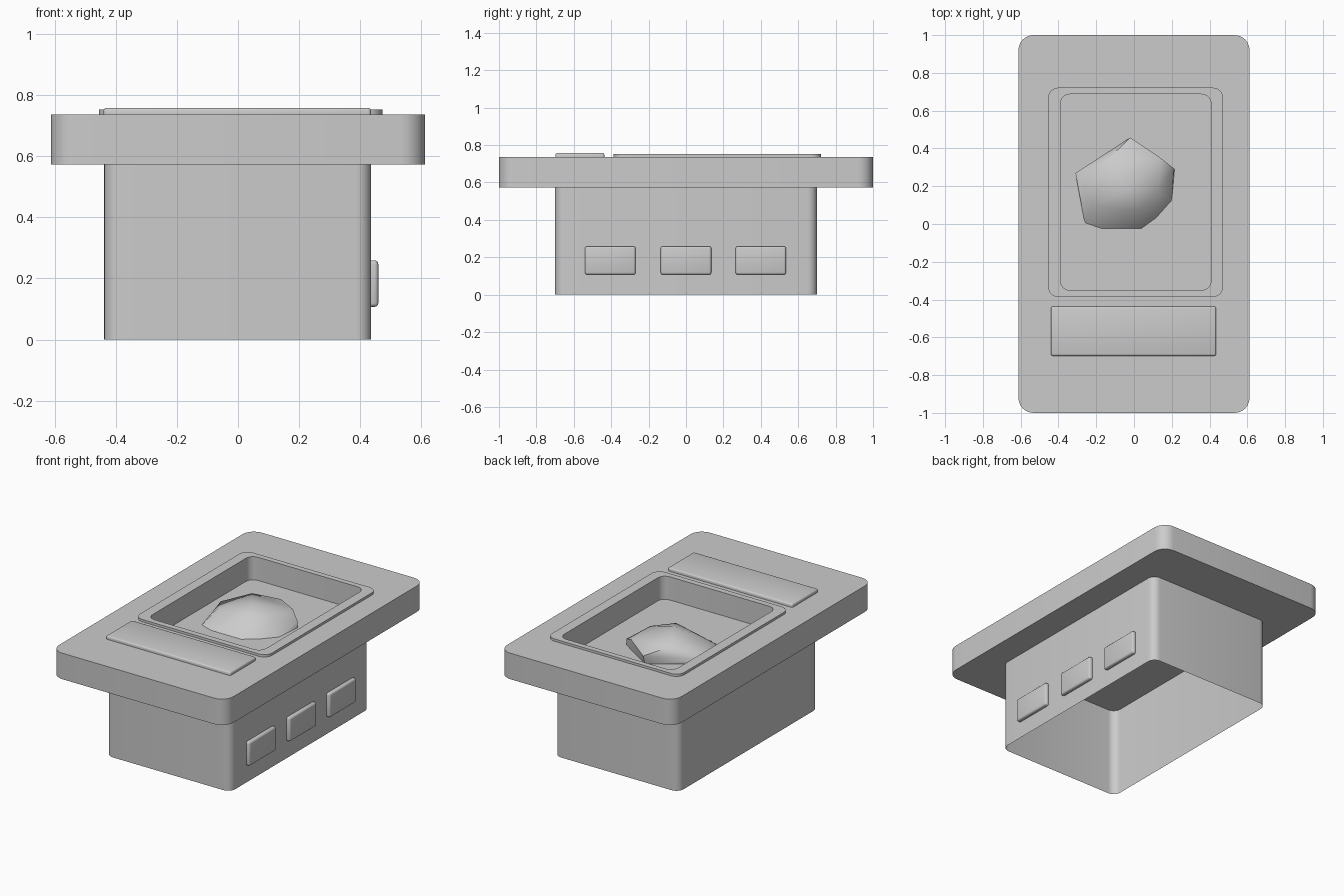
import bpy, bmesh, math

if "Cube" in bpy.data.objects:
    bpy.data.objects.remove(bpy.data.objects["Cube"])


def finish(name, bm, angle=30):
    bmesh.ops.recalc_face_normals(bm, faces=bm.faces)
    mesh = bpy.data.meshes.new(name)
    bm.to_mesh(mesh)
    bm.free()
    obj = bpy.data.objects.new(name, mesh)
    bpy.context.collection.objects.link(obj)
    bpy.ops.object.select_all(action='DESELECT')
    obj.select_set(True)
    bpy.context.view_layer.objects.active = obj
    bpy.ops.object.shade_smooth_by_angle(angle=math.radians(angle))
    return obj


def rounded_loop(x0, x1, y0, y1, r, z, steps=6):
    pts = []
    corners = [(x1 - r, y1 - r), (x0 + r, y1 - r), (x0 + r, y0 + r), (x1 - r, y0 + r)]
    for q, (cx, cy) in enumerate(corners):
        for i in range(steps + 1):
            a = math.pi / 2 * (q + i / steps)
            pts.append((cx + r * math.cos(a), cy + r * math.sin(a), z))
    return pts


def loft(name, loops, caps=False, ring=False):
    bm = bmesh.new()
    rows = [[bm.verts.new(p) for p in loop] for loop in loops]
    pairs = list(zip(rows, rows[1:]))
    if ring:
        pairs.append((rows[-1], rows[0]))
    for a, b in pairs:
        n = len(a)
        for i in range(n):
            j = (i + 1) % n
            bm.faces.new((a[i], a[j], b[j], b[i]))
    if caps:
        bm.faces.new(rows[0])
        bm.faces.new(rows[-1])
    return finish(name, bm)


def bevel_box(name, x0, x1, y0, y1, z0, z1, bevel):
    bm = bmesh.new()
    bmesh.ops.create_cube(bm, size=1)
    for v in bm.verts:
        v.co = ((x0 + x1) / 2 + v.co.x * (x1 - x0),
                (y0 + y1) / 2 + v.co.y * (y1 - y0),
                (z0 + z1) / 2 + v.co.z * (z1 - z0))
    bmesh.ops.bevel(bm, geom=bm.edges[:], offset=bevel, segments=3,
                    profile=0.5, affect='EDGES')
    return finish(name, bm, 40)


# Pedestal: open-bottomed shell
base = (-0.438, 0.436, -0.7, 0.7, 0.05)
loft("pedestal", [rounded_loop(*base, 0), rounded_loop(*base, 0.572)])

# Top slab with the sunken basin
slab = (-0.612, 0.612, -1, 1, 0.08)
basin = (-0.39, 0.408, -0.35, 0.687, 0.05)
loft("top_slab", [rounded_loop(*slab, 0.572), rounded_loop(*slab, 0.737),
                  rounded_loop(*basin, 0.737), rounded_loop(*basin, 0.605)], caps=True)

# Raised rim around the basin
rim = (-0.455, 0.472, -0.387, 0.722, 0.055)
loft("basin_rim", [rounded_loop(*rim, 0.73), rounded_loop(*rim, 0.752),
                   rounded_loop(*basin, 0.752), rounded_loop(*basin, 0.73)], ring=True)

# Front plate
bevel_box("front_plate", -0.44, 0.435, -0.698, -0.437, 0.715, 0.758, 0.01)

# Side buttons
for i, y in enumerate((-0.405, 0, 0.4)):
    bevel_box(f"side_button_{i + 1}", 0.41, 0.459, y - 0.135, y + 0.135, 0.107, 0.259, 0.012)

# Irregular lump resting in the basin
bm = bmesh.new()
for p in [(-0.26, 0, 0.6), (-0.18, -0.028, 0.6), (0.04, -0.028, 0.6), (0.12, 0.03, 0.6),
          (0.2, 0.12, 0.6), (0.215, 0.29, 0.6), (-0.29, 0.26, 0.6), (-0.02, 0.44, 0.6),
          (-0.31, 0.27, 0.64), (-0.02, 0.458, 0.66), (0.21, 0.295, 0.645),
          (0.14, 0.35, 0.68), (-0.14, 0.34, 0.71), (-0.22, 0.1, 0.68),
          (-0.03, 0.18, 0.745), (0.02, 0.07, 0.71), (0.13, 0.17, 0.7)]:
    bm.verts.new(p)
bmesh.ops.convex_hull(bm, input=bm.verts[:])
finish("basin_lump", bm, 50)
